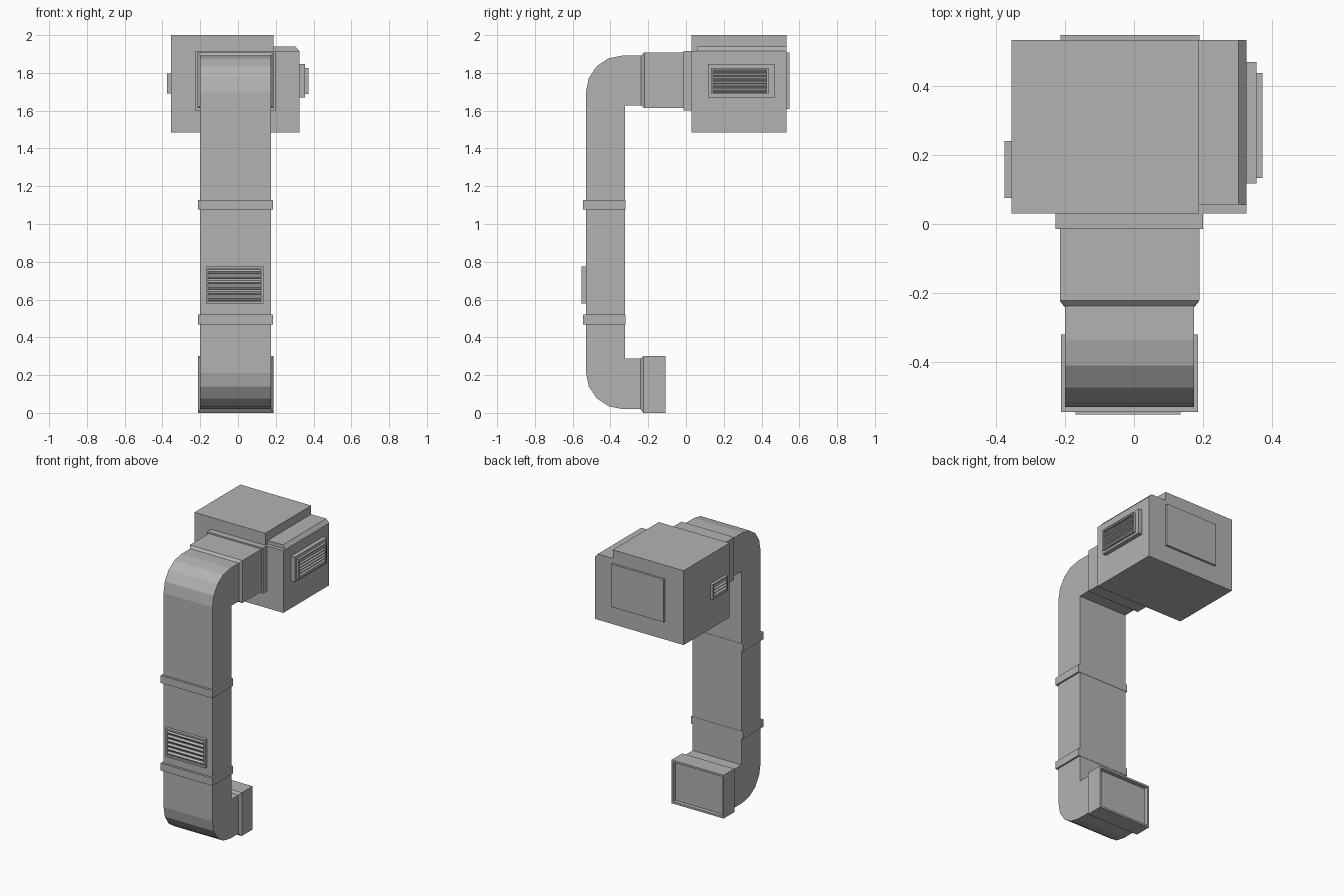
import bpy, bmesh, math
from mathutils import Matrix, Vector

cube = bpy.data.objects.get("Cube")
if cube:
    bpy.data.objects.remove(cube)

metal = bpy.data.materials.new("galvanised grey")
metal.use_nodes = True
GREY = (0.45, 0.45, 0.45, 1)
metal.diffuse_color = GREY
metal.node_tree.nodes["Principled BSDF"].inputs["Base Color"].default_value = GREY


def finish(name, bm, matrix=Matrix()):
    bmesh.ops.recalc_face_normals(bm, faces=bm.faces)
    mesh = bpy.data.meshes.new(name)
    bm.to_mesh(mesh)
    bm.free()
    mesh.materials.append(metal)
    obj = bpy.data.objects.new(name, mesh)
    obj.matrix_world = matrix
    bpy.context.collection.objects.link(obj)
    return obj


def loft(name, rings, matrix=Matrix()):
    """Join rectangular sections (y, x0, x1, z0, z1) and cap both ends."""
    bm = bmesh.new()
    loops = [[bm.verts.new(p) for p in ((a, y, c), (b, y, c), (b, y, d), (a, y, d))]
             for y, a, b, c, d in rings]
    for p, q in zip(loops, loops[1:]):
        for i in range(4):
            j = (i + 1) % 4
            bm.faces.new((p[i], p[j], q[j], q[i]))
    bm.faces.new(loops[0])
    bm.faces.new(loops[-1])
    return finish(name, bm, matrix)


def box(name, x, y, z):
    return loft(name, [(y[0], *x, *z), (y[1], *x, *z)])


def prism(name, points, axis, lo, hi):
    """Extrude an outline along x (points are y, z) or y (points are x, z)."""
    bm = bmesh.new()
    verts = [bm.verts.new((lo, a, b) if axis == "x" else (a, lo, b)) for a, b in points]
    face = bm.faces.new(verts)
    new = bmesh.ops.extrude_face_region(bm, geom=[face])["geom"]
    shift = Vector((hi - lo, 0, 0) if axis == "x" else (0, hi - lo, 0))
    bmesh.ops.translate(bm, vec=shift, verts=[v for v in new if isinstance(v, bmesh.types.BMVert)])
    return finish(name, bm)


def vent(name, centre, turn, width, height, depth, rim, slats):
    """Framed louvre facing -y before it is turned about z."""
    place = Matrix.Translation(centre) @ Matrix.Rotation(math.radians(turn), 4, "Z")
    w, h = width / 2, height / 2
    iw, ih = w - rim, h - rim
    loft(name + "_frame", [(0, -w, w, -h, h), (-depth, -w, w, -h, h),
                           (-depth, -iw, iw, -ih, ih),
                           (-depth * 0.2, -iw, iw, -ih, ih)], place)
    bm = bmesh.new()
    pitch = 2 * ih / slats
    for i in range(slats):
        z = -ih + pitch * (i + 0.5)
        m = (Matrix.Translation((0, -depth * 0.5, z)) @ Matrix.Rotation(math.radians(35), 4, "X")
             @ Matrix.Diagonal((2 * iw, depth * 0.75, pitch * 0.4, 1)))
        bmesh.ops.create_cube(bm, size=1, matrix=m)
    finish(name + "_slats", bm, place)


# Main duct: two rounded outer elbows, square inner corners
def elbow(z, start):
    return [(-0.335 + 0.195 * math.cos(math.radians(start + i * 22.5)),
             z + 0.195 * math.sin(math.radians(start + i * 22.5))) for i in range(5)]


outline = ([(-0.23, 1.892)] + elbow(1.697, 90) + elbow(0.215, 180)
           + [(-0.23, 0.02), (-0.23, 0.287), (-0.322, 0.287), (-0.322, 1.628), (-0.23, 1.628)])
X0, X1 = -0.2, 0.174
prism("duct", outline, "x", X0, X1)

# Bands around the front and sides of the riser
for label, z in (("upper", 1.102), ("lower", 0.495)):
    box(label + "_band", (-0.212, 0.186), (-0.545, -0.32), (z - 0.026, z + 0.026))

# Collar joining the duct to the housing
wide = (-0.215, 0.189, 1.613, 1.907)
loft("top_collar", [(-0.237, X0, X1, 1.628, 1.892), (-0.221, *wide), (0.035, *wide)])
box("housing_flange", (-0.227, 0.2), (-0.014, 0.035), (1.602, 1.917))

# Lower outlet with a recessed end
big = (-0.213, 0.187, 0, 0.3)
small = (-0.2, 0.174, 0.013, 0.287)
loft("outlet", [(-0.241, X0, X1, 0.02, 0.287), (-0.226, *big), (-0.108, *big),
                (-0.108, *small), (-0.135, *small)])

# Housing with a lower side shelf and its chamfered cover
prism("housing", [(-0.355, 1.485), (0.326, 1.485), (0.326, 1.915), (0.188, 1.915),
                  (0.188, 2), (-0.355, 2)], "y", 0.03, 0.533)
prism("shelf_cover", [(0.188, 1.915), (0.326, 1.915), (0.303, 1.94), (0.188, 1.94)],
      "y", 0.057, 0.533)
box("back_panel", (-0.213, 0.189), (0.53, 0.548), (1.61, 1.907))

# Vents
vent("front_vent", (-0.018, -0.53, 0.677), 0, 0.304, 0.196, 0.022, 0.012, 6)
box("left_vent_base", (0.32, 0.355), (0.117, 0.469), (1.671, 1.846))
vent("left_vent", (0.355, 0.285, 1.757), 90, 0.304, 0.14, 0.017, 0.01, 6)
vent("right_vent", (-0.355, 0.158, 1.745), -90, 0.166, 0.106, 0.02, 0.01, 4)
